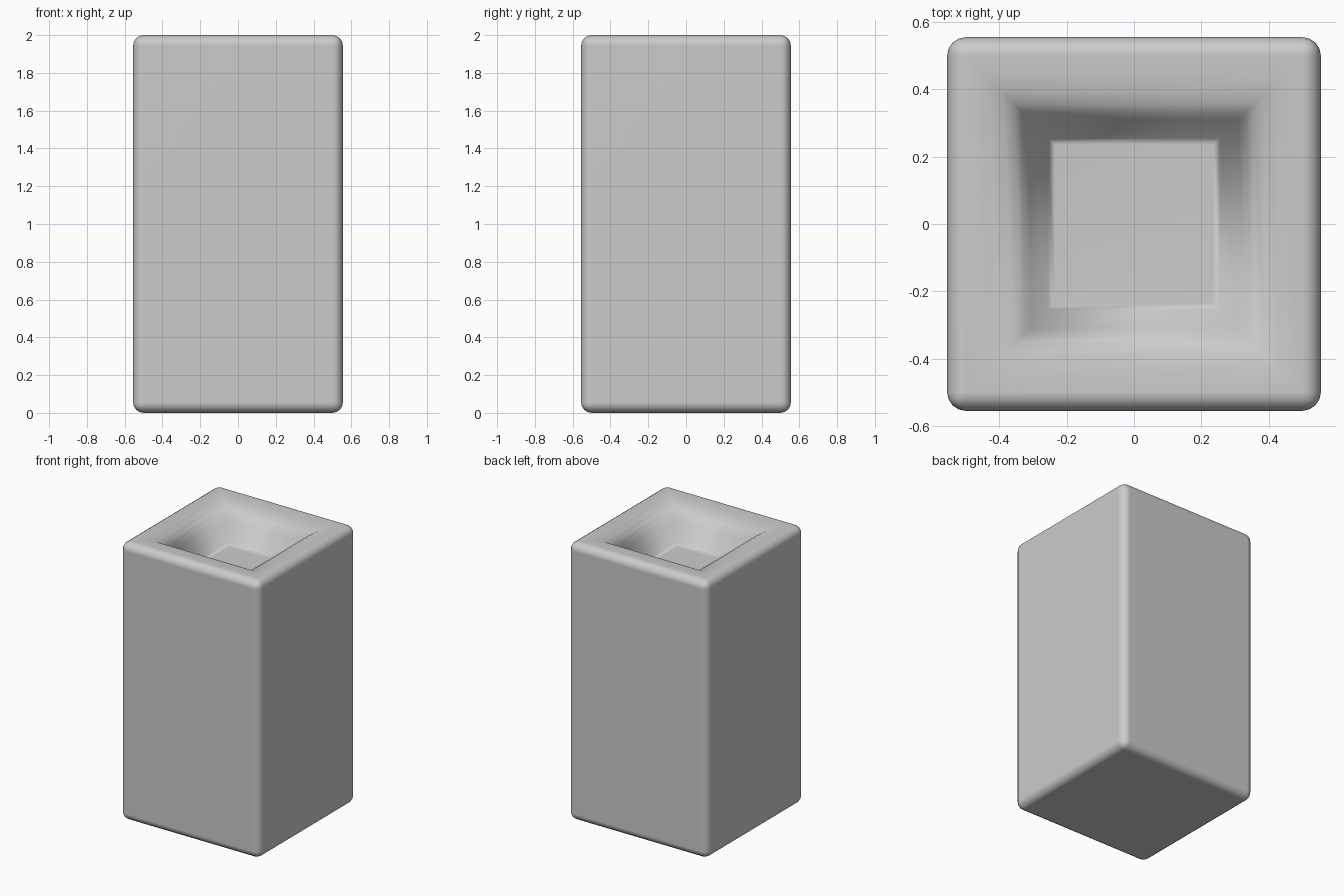
import bpy, bmesh
from mathutils import Matrix, Vector

if "Cube" in bpy.data.objects:
    bpy.data.objects.remove(bpy.data.objects["Cube"])

W, H, R = 1.11, 2.0, 0.055

# Block body with rounded edges
bm = bmesh.new()
bmesh.ops.create_cube(bm, size=1)
bmesh.ops.transform(bm, verts=bm.verts,
                    matrix=Matrix.Translation((0, 0, H / 2)) @ Matrix.Diagonal((W, W, H, 1)))
bmesh.ops.bevel(bm, geom=bm.edges[:], offset=R, segments=4, profile=0.5, affect='EDGES')

# Square funnel recess sunk into the top: (half width, height) of each ring
top = max(bm.faces, key=lambda f: f.calc_center_median().z + f.calc_area())
half = W / 2 - R
z = H
for new_half, new_z in [(0.44, 1.997), (0.39, 1.985), (0.355, 1.965), (0.33, 1.935),
                        (0.31, 1.89), (0.255, 1.765), (0.235, 1.75)]:
    bmesh.ops.inset_region(bm, faces=[top], thickness=half - new_half, use_even_offset=True)
    for v in top.verts:
        sx = 1 if v.co.x > 0 else -1
        sy = 1 if v.co.y > 0 else -1
        v.co = Vector((sx * new_half, sy * new_half, new_z))
    half, z = new_half, new_z

bmesh.ops.recalc_face_normals(bm, faces=bm.faces[:])
for f in bm.faces:
    f.smooth = True
mesh = bpy.data.meshes.new("planter_block")
bm.to_mesh(mesh)
bm.free()
block = bpy.data.objects.new("planter_block", mesh)
bpy.context.collection.objects.link(block)

# Keep the large flat sides flat under smooth shading
mod = block.modifiers.new("flat_sides", 'WEIGHTED_NORMAL')
mod.keep_sharp = True
